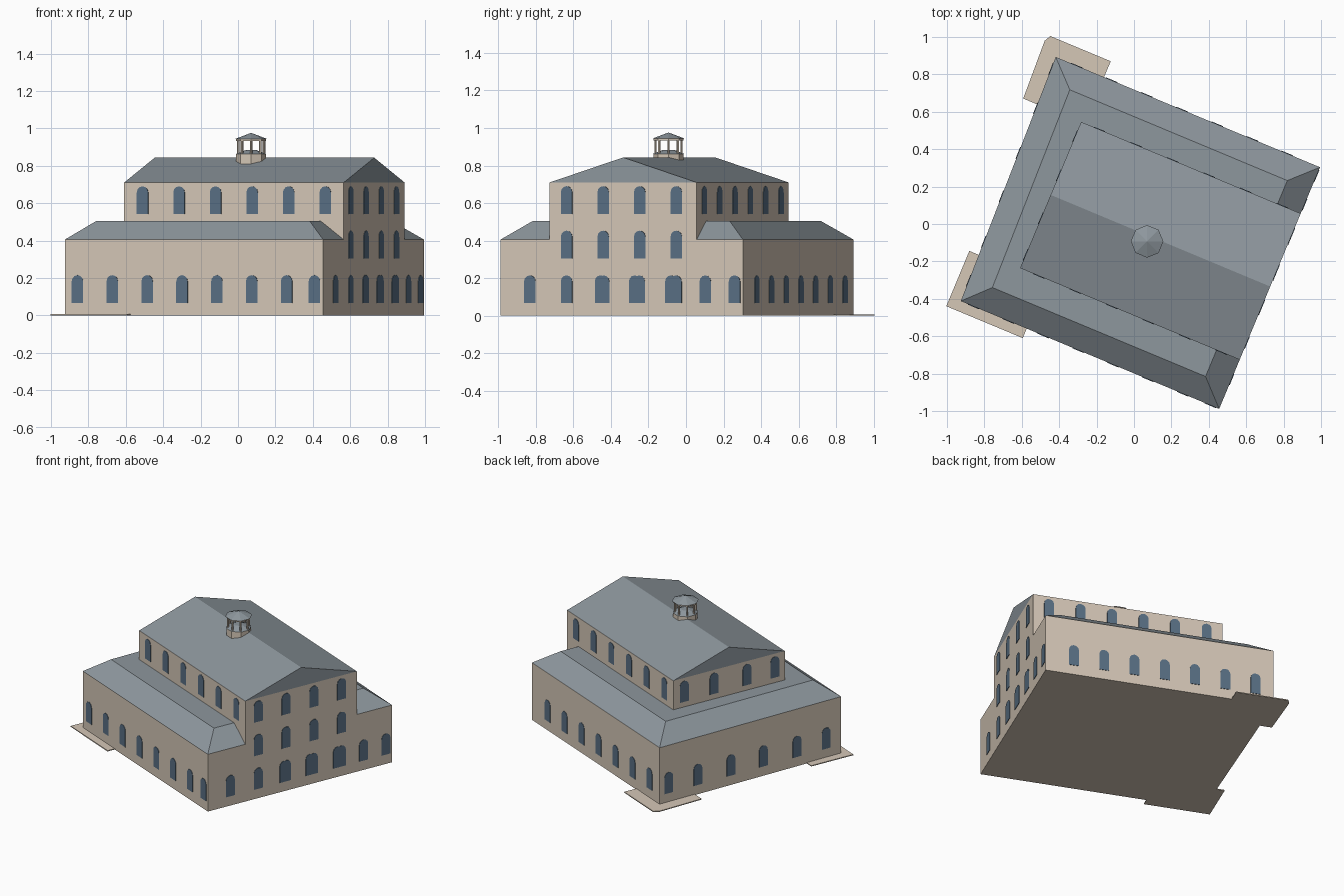
import bpy, bmesh, math
from mathutils import Matrix, Vector

if "Cube" in bpy.data.objects:
    bpy.data.objects.remove(bpy.data.objects["Cube"])

ANGLE = math.radians(-22.65)          # the building is turned in plan
ROT = Matrix.Rotation(ANGLE, 4, 'Z')


def material(name, rgb):
    m = bpy.data.materials.new(name)
    m.diffuse_color = (*rgb, 1)
    m.use_nodes = True
    m.node_tree.nodes["Principled BSDF"].inputs["Base Color"].default_value = m.diffuse_color
    return m


STONE = material("stone", (0.66, 0.57, 0.47))
SLATE = material("slate", (0.27, 0.31, 0.34))
GLASS = material("glass", (0.10, 0.16, 0.23))


def finish(name, bm, mat):
    bmesh.ops.recalc_face_normals(bm, faces=bm.faces)
    me = bpy.data.meshes.new(name)
    bm.to_mesh(me)
    bm.free()
    me.materials.append(mat)
    ob = bpy.data.objects.new(name, me)
    bpy.context.collection.objects.link(ob)
    ob.matrix_world = ROT
    return ob


def add_loft(bm, low, high, caps=True):
    """Join two matching rings of 3D points."""
    a = [bm.verts.new(p) for p in low]
    b = [bm.verts.new(p) for p in high]
    n = len(a)
    for i in range(n):
        j = (i + 1) % n
        bm.faces.new((a[i], a[j], b[j], b[i]))
    if caps:
        bm.faces.new(a[::-1])
        bm.faces.new(b)


def slab(name, low, z0, z1, mat, high=None):
    bm = bmesh.new()
    add_loft(bm, [(u, v, z0) for u, v in low], [(u, v, z1) for u, v in (high or low)])
    return finish(name, bm, mat)


def rect(u0, u1, v0, v1):
    return [(u0, v0), (u1, v0), (u1, v1), (u0, v1)]


# lower storey with its hipped, flat-topped roof
plan = [(-0.696, -0.737), (0.801, -0.737), (0.801, 0.663), (-0.730, 0.663)]
roof_top = [(-0.568, -0.605), (0.667, -0.605), (0.667, 0.530), (-0.593, 0.530)]
slab("lower_walls", plan, 0, 0.405, STONE)
slab("lower_roof", plan, 0.405, 0.505, SLATE, roof_top)

# upper hall and gable roof
U0, U1, V0, V1 = -0.471, 0.801, -0.452, 0.395
slab("upper_walls", rect(U0, U1, V0, V1), 0.405, 0.71, STONE)
bm = bmesh.new()
gable = [(V0, 0.71), (V1, 0.71), (-0.028, 0.843)]
add_loft(bm, [(U0, v, z) for v, z in gable], [(U1, v, z) for v, z in gable])
finish("gable_roof", bm, SLATE)

# thin paved corners
slab("front_paving", rect(-0.757, -0.314, -0.792, -0.472), 0, 0.006, STONE)
slab("back_paving", [(-0.805, 0.391), (-0.45, 0.391), (-0.45, 0.755),
                     (-0.80, 0.755), (-0.818, 0.72)], 0, 0.006, STONE)


def windows(name, start, end, rows, width=0.066, height=0.148):
    """Round-headed panes along a wall; rows = (sill height, distances from start)."""
    s, e = Vector((*start, 0)), Vector((*end, 0))
    d = (e - s).normalized()
    out = Vector((d.y, -d.x, 0))
    r = width / 2
    outline = [(-r, 0), (r, 0)]
    outline += [(r * math.cos(math.pi * k / 6), height - r + r * math.sin(math.pi * k / 6))
                for k in range(7)]
    bm = bmesh.new()
    for sill, places in rows:
        for t in places:
            ring = [s + d * (t + x) + Vector((0, 0, sill + z)) for x, z in outline]
            add_loft(bm, [p - out * 0.004 for p in ring], [p + out * 0.003 for p in ring])
    finish(name, bm, GLASS)


LOW, MID, HIGH = 0.067, 0.305, 0.542
hall = [0.107 + 0.2118 * i for i in range(6)]
side = [0.098 + 0.211 * i for i in range(4)]
wing = 0.737 + V0                     # gap between lower wall and hall

windows("front_windows", plan[0], plan[1],
        [(LOW, [0.074 + 0.202 * i for i in range(7)] + [1.447])])
windows("front_hall_windows", (U0, V0), (U1, V0), [(HIGH, hall)])
windows("right_windows", plan[1], plan[2],
        [(LOW, [0.171, 0.383, 0.579, 0.597, 0.776, 0.802, 0.985, 1.014, 1.183, 1.352]),
         (MID, [wing + t for t in side]), (HIGH, [wing + t for t in side])])
windows("back_windows", plan[2], plan[3], [(LOW, [0.19 + 0.2035 * i for i in range(7)])])
windows("back_hall_windows", (U1, V1), (U0, V1), [(HIGH, hall)])
windows("left_windows", plan[3], plan[0],
        [(LOW, [0.07, 0.295, 0.55, 0.80, 1.06, 1.285])])
windows("left_hall_windows", (U0, V1), (U0, V0), [(HIGH, [0.083, 0.31, 0.56, 0.771])])

# eight-sided lantern near the middle of the ridge
CENTRE = ROT.inverted() @ Vector((0.07, -0.093, 0))


def lantern_ring(r, n=8, cx=CENTRE.x, cy=CENTRE.y):
    return [(cx + r * math.cos(2 * math.pi * k / n - ANGLE),
             cy + r * math.sin(2 * math.pi * k / n - ANGLE)) for k in range(n)]


slab("lantern_base", lantern_ring(0.08), 0.80, 0.862, STONE)
slab("lantern_base_roof", lantern_ring(0.083), 0.862, 0.883, SLATE, lantern_ring(0.03))
slab("lantern_fascia", lantern_ring(0.08), 0.932, 0.943, STONE)
slab("lantern_roof", lantern_ring(0.087), 0.943, 0.975, SLATE, lantern_ring(0.002))
bm = bmesh.new()
for x, y in lantern_ring(0.069):
    post = lantern_ring(0.007, 6, x, y)
    add_loft(bm, [(*p, 0.86) for p in post], [(*p, 0.935) for p in post])
finish("lantern_posts", bm, STONE)
